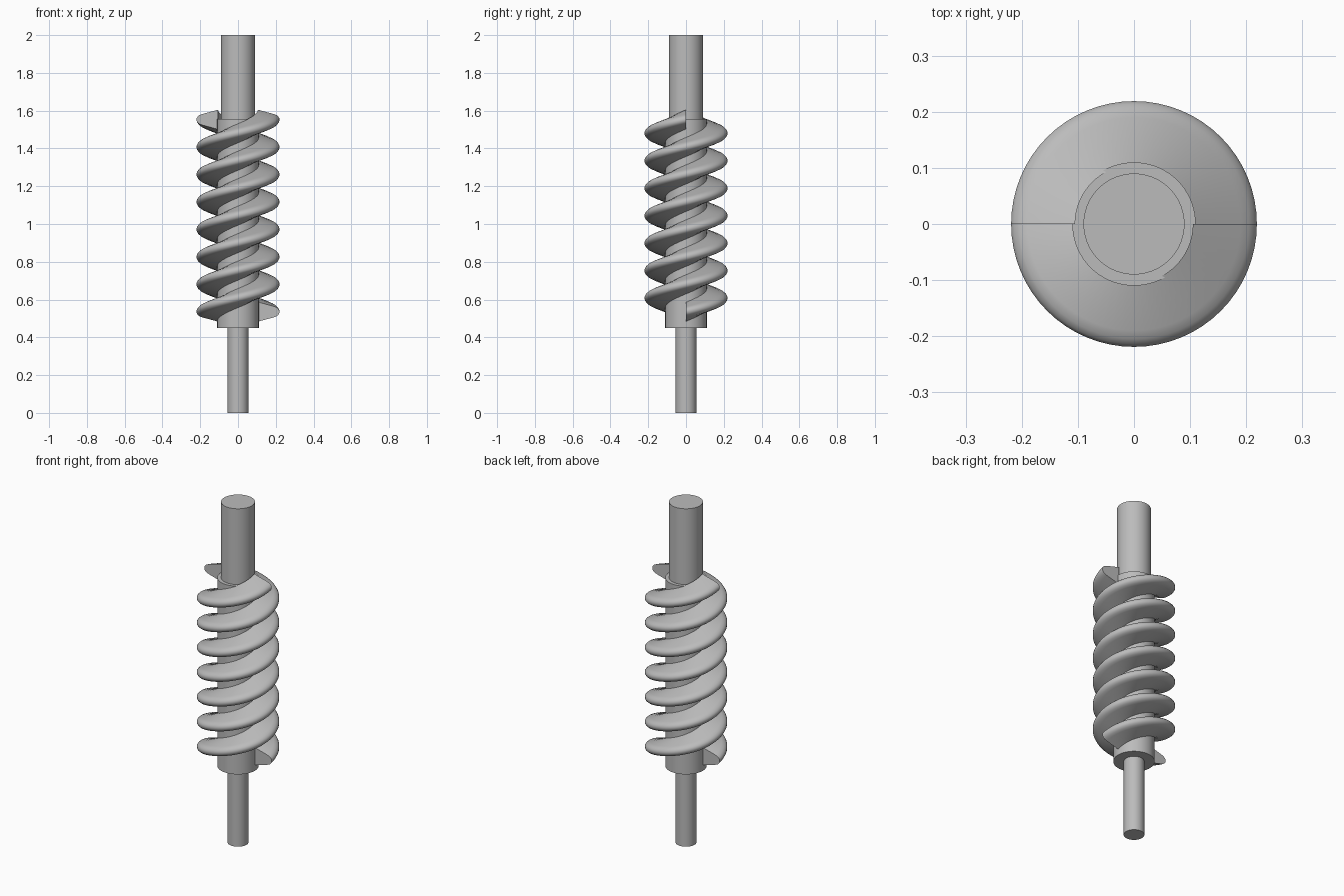
import bpy, bmesh, math

cube = bpy.data.objects.get("Cube")
if cube:
    bpy.data.objects.remove(cube, do_unlink=True)

steel = bpy.data.materials.new("steel_grey")
steel.use_nodes = True
GREY = (0.5, 0.5, 0.5, 1)
steel.diffuse_color = GREY
steel.node_tree.nodes["Principled BSDF"].inputs["Base Color"].default_value = GREY


def finish(name, bm):
    """Turn a bmesh into a smooth-shaded object with sharp edges kept."""
    bmesh.ops.recalc_face_normals(bm, faces=bm.faces)
    mesh = bpy.data.meshes.new(name)
    bm.to_mesh(mesh)
    bm.free()
    mesh.materials.append(steel)
    obj = bpy.data.objects.new(name, mesh)
    bpy.context.collection.objects.link(obj)
    bpy.ops.object.select_all(action="DESELECT")
    obj.select_set(True)
    bpy.context.view_layer.objects.active = obj
    bpy.ops.object.shade_smooth_by_angle(angle=math.radians(35))
    return obj


def rod(name, radius, bottom, top):
    bm = bmesh.new()
    bmesh.ops.create_cone(bm, cap_ends=True, segments=72, radius1=radius,
                          radius2=radius, depth=top - bottom)
    bmesh.ops.translate(bm, verts=bm.verts, vec=(0, 0, (bottom + top) / 2))
    return finish(name, bm)


def thread(name, start_angle):
    """Sweep the tooth section along a right-handed helix."""
    upper = [(0.105, 0.052), (0.19, 0.029), (0.205, 0.023),
             (0.214, 0.015), (0.219, 0.006)]
    section = upper + [(r, -h) for r, h in reversed(upper)]
    turns, steps, low, high = 3.5, 224, 0.535, 1.553
    bm = bmesh.new()
    rings = []
    for i in range(steps + 1):
        t = i / steps
        a = start_angle + t * turns * math.tau
        z = low + t * (high - low)
        rings.append([bm.verts.new((r * math.cos(a), r * math.sin(a), z + h))
                      for r, h in section])
    n = len(section)
    for lower, higher in zip(rings, rings[1:]):
        for j in range(n):
            k = (j + 1) % n
            bm.faces.new((lower[j], lower[k], higher[k], higher[j]))
    # flat cut ends
    bm.faces.new(rings[0])
    bm.faces.new(rings[-1])
    return finish(name, bm)


# Stepped shaft
rod("lower_shaft", 0.055, 0, 0.46)
rod("worm_core", 0.11, 0.45, 1.555)
rod("upper_shaft", 0.09, 1.54, 2)

# Two-start worm thread
for index, label in enumerate(("first", "second")):
    thread(label + "_thread", index * math.pi)
